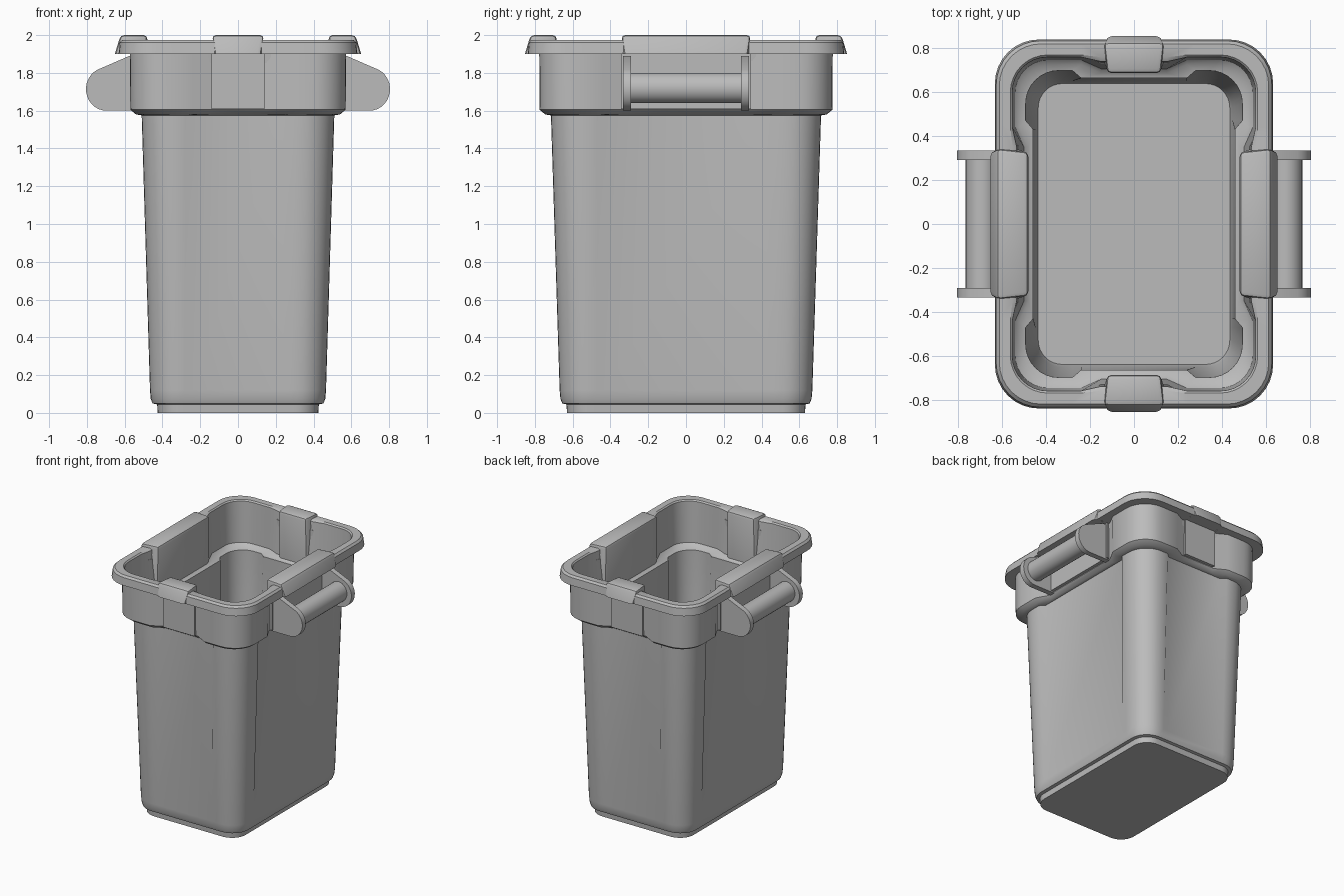
import bpy, bmesh, math
from mathutils import Vector

cube = bpy.data.objects.get("Cube")
if cube:
    bpy.data.objects.remove(cube, do_unlink=True)

grey = bpy.data.materials.new("plain grey")
grey.use_nodes = True
grey.diffuse_color = (0.5, 0.5, 0.5, 1)
grey.node_tree.nodes["Principled BSDF"].inputs["Base Color"].default_value = (0.5, 0.5, 0.5, 1)


def finish(name, bm, bevel=0):
    """Turn a bmesh into a smooth shaded grey object, with an optional bevel."""
    bmesh.ops.recalc_face_normals(bm, faces=bm.faces)
    if bevel:
        edges = [e for e in bm.edges if e.calc_face_angle(0) > 0.6]
        bmesh.ops.bevel(bm, geom=edges, offset=bevel, segments=2, profile=0.5, affect='EDGES')
    mesh = bpy.data.meshes.new(name)
    bm.to_mesh(mesh)
    bm.free()
    mesh.materials.append(grey)
    ob = bpy.data.objects.new(name, mesh)
    bpy.context.collection.objects.link(ob)
    bpy.ops.object.select_all(action='DESELECT')
    ob.select_set(True)
    bpy.context.view_layer.objects.active = ob
    bpy.ops.object.shade_smooth_by_angle(angle=math.radians(32))
    return ob


def loft(bm, rings):
    """Skin a list of closed rings and cap both ends."""
    loops = [[bm.verts.new(p) for p in ring] for ring in rings]
    for a, b in zip(loops, loops[1:]):
        for i in range(len(a)):
            j = (i + 1) % len(a)
            bm.faces.new((a[i], a[j], b[j], b[i]))
    bm.faces.new(loops[0])
    bm.faces.new(loops[-1])


# Where the recessed panels begin and end along x and y
WALL = ((0.28, 0.24), (0.47, 0.43))
COLLAR = ((0.24, 0.15), (0.44, 0.35))


def section(hx, hy, r, z, d=0.0, steps=WALL):
    """Rounded rectangle whose four sides are set in by d in the middle."""
    (xa, xb), (ya, yb) = steps
    quarter = [(hx - d, yb), (hx, ya)]
    for i in range(9):
        t = math.pi / 2 * i / 8
        quarter.append((hx - r + r * math.cos(t), hy - r + r * math.sin(t)))
    quarter += [(xa, hy), (xb, hy - d)]
    flip = quarter[::-1]
    pts = (quarter + [(-x, y) for x, y in flip]
           + [(-x, -y) for x, y in quarter] + [(x, -y) for x, y in flip])
    return [(x, y, z) for x, y in pts]


# Bucket: foot, tapered wall, collar, rim, then the inside down to the floor
bm = bmesh.new()
loft(bm, [
    section(0.425, 0.63, 0.12, 0),
    section(0.428, 0.633, 0.12, 0.045),
    section(0.452, 0.655, 0.14, 0.05),
    section(0.462, 0.665, 0.15, 0.075),
    section(0.466, 0.669, 0.15, 0.12),
    section(0.51, 0.715, 0.17, 1.575, 0.035),
    section(0.54, 0.745, 0.17, 1.58, 0.045, COLLAR),
    section(0.57, 0.775, 0.18, 1.605, 0.05, COLLAR),
    section(0.573, 0.777, 0.18, 1.90, 0.05, COLLAR),
    section(0.632, 0.838, 0.20, 1.90),
    section(0.626, 0.832, 0.20, 1.96),
    section(0.612, 0.818, 0.19, 1.975),
    section(0.562, 0.768, 0.17, 1.975, 0.01, COLLAR),
    section(0.553, 0.758, 0.16, 1.965, 0.02, COLLAR),
    section(0.54, 0.745, 0.15, 1.64, 0.04, COLLAR),
    section(0.52, 0.725, 0.15, 1.62, 0.04, COLLAR),
    section(0.492, 0.697, 0.15, 1.61, 0.034),
    section(0.447, 0.65, 0.12, 0.09),
    section(0.435, 0.638, 0.11, 0.05),
])
finish("bucket", bm)


def rim_block(name, turn, inner, outer, half, depth):
    """Tapered saddle block over the rim with a tongue down the inside wall."""
    cut = outer - 0.03
    profile = [(inner, 1.61), (inner - 0.005, 2.0), (cut, 2.0),
               (outer, 1.90), (outer - 0.06, 1.90), (inner + depth, 1.90), (inner + depth, 1.61)]

    def width(u):
        return half - (0.018 if u < inner + 0.01 or u > outer - 0.01 else 0)

    bm = bmesh.new()
    loft(bm, [[(u, side * width(u), z) for u, z in profile] for side in (-1, 1)])
    top = [e for e in bm.edges if any(v.co.z > 1.95 for v in e.verts)]
    bmesh.ops.bevel(bm, geom=top, offset=0.02, segments=2, profile=0.5, affect='EDGES')
    ob = finish(name, bm)
    ob.rotation_euler.z = turn


rim_block("left_block", 0, 0.485, 0.652, 0.345, 0.06)
rim_block("right_block", math.pi, 0.485, 0.652, 0.345, 0.06)
rim_block("back_block", math.pi / 2, 0.69, 0.853, 0.14, 0.06)
rim_block("front_block", -math.pi / 2, 0.69, 0.853, 0.14, 0.06)

# Handles: two rounded ears and a round bar on each side
ear = [(0.51, 1.60), (0.70, 1.60)]
for i in range(13):
    t = math.radians(-80 + 145 * i / 12)
    ear.append((0.697 + 0.108 * math.cos(t), 1.714 + 0.114 * math.sin(t)))
ear += [(0.575, 1.89), (0.51, 1.89)]

for side, sx in (("left", 1), ("right", -1)):
    for end, sy in (("front", -1), ("back", 1)):
        bm = bmesh.new()
        loft(bm, [[(sx * x, sy * y, z) for x, z in ear] for y in (0.29, 0.333)])
        finish(side + "_" + end + "_ear", bm)
    bm = bmesh.new()
    ring = [(2 * math.pi * i / 28) for i in range(28)]
    loft(bm, [[(sx * 0.69 + 0.075 * math.cos(t), y, 1.72 + 0.08 * math.sin(t)) for t in ring]
              for y in (-0.295, 0.295)])
    finish(side + "_grip", bm)
